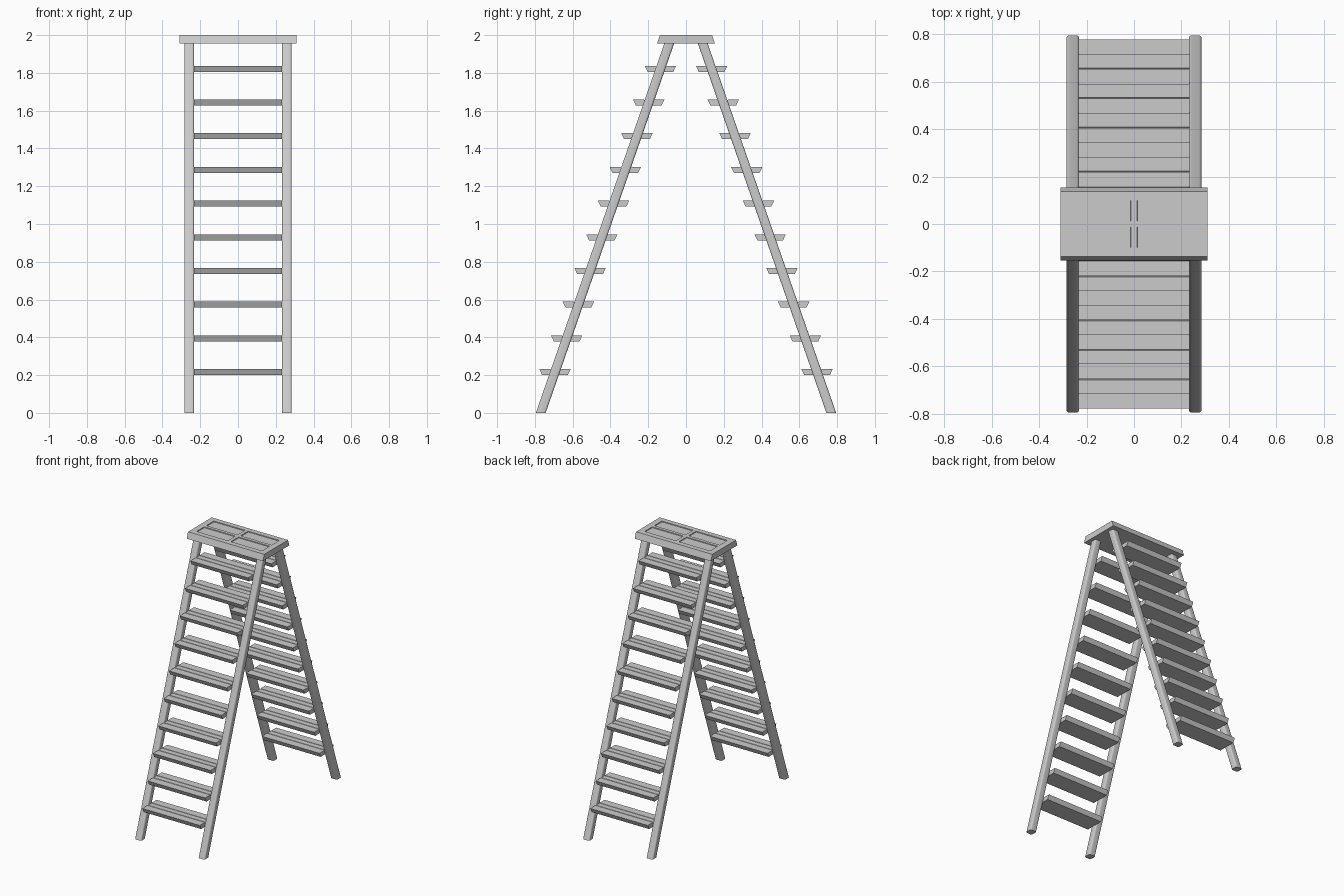
import bpy, bmesh, math
from mathutils import Vector

if "Cube" in bpy.data.objects:
    bpy.data.objects.remove(bpy.data.objects["Cube"])

CAP_Z, TOP = 1.955, 2.0
FOOT_Y, HEAD_Y = 0.769, 0.089
SLOPE = (FOOT_Y - HEAD_Y) / CAP_Z


def finish(bm, name, smooth=False):
    bmesh.ops.recalc_face_normals(bm, faces=bm.faces)
    me = bpy.data.meshes.new(name)
    bm.to_mesh(me)
    bm.free()
    ob = bpy.data.objects.new(name, me)
    bpy.context.collection.objects.link(ob)
    if smooth:
        bpy.ops.object.select_all(action='DESELECT')
        ob.select_set(True)
        bpy.context.view_layer.objects.active = ob
        bpy.ops.object.shade_smooth_by_angle(angle=math.radians(35))
    return ob


def loft(name, start, end, smooth=False):
    """Closed prism between two matching outlines."""
    bm = bmesh.new()
    a = [bm.verts.new(p) for p in start]
    b = [bm.verts.new(p) for p in end]
    bm.faces.new(a)
    bm.faces.new(b[::-1])
    for i in range(len(a)):
        j = (i + 1) % len(a)
        bm.faces.new((a[i], a[j], b[j], b[i]))
    return finish(bm, name, smooth)


def rounded(cx, cy, z, half=0.026, r=0.011, n=4):
    pts = []
    for q, (sx, sy) in enumerate(((1, 1), (-1, 1), (-1, -1), (1, -1))):
        for k in range(n + 1):
            t = (q + k / n) * math.pi / 2
            pts.append((cx + sx * (half - r) + r * math.cos(t),
                        cy + sy * (half - r) + r * math.sin(t), z))
    return pts


# Step section: wider on top, with two shallow grip grooves
step_profile = [(-0.068, -0.016), (0.068, -0.016), (0.083, 0.016)]
for g in (0.022, -0.022):
    step_profile += [(g + 0.003, 0.016), (g + 0.002, 0.0135),
                     (g - 0.002, 0.0135), (g - 0.003, 0.016)]
step_profile.append((-0.083, 0.016))

for side, s in (("front", -1), ("back", 1)):
    # Sloping side rails
    z_end = CAP_Z + 0.01
    for hand, x in (("left", -0.258), ("right", 0.258)):
        loft(f"{side}_{hand}_rail", rounded(x, s * FOOT_Y, 0),
             rounded(x, s * (FOOT_Y - SLOPE * z_end), z_end), True)
    # Ten treads following the rails
    for i in range(10):
        z = 0.216 + i * 0.1784
        y = s * (FOOT_Y - SLOPE * z)
        loft(f"{side}_step_{i + 1}",
             [(-0.234, y + u, z + v) for u, v in step_profile],
             [(0.234, y + u, z + v) for u, v in step_profile])

# Top cap: tapered slab with four recessed trays
bm = bmesh.new()
bmesh.ops.create_cube(bm, size=1)
for v in bm.verts:
    upper = v.co.z > 0
    v.co = Vector((v.co.x * 0.62, v.co.y * (0.276 if upper else 0.306),
                   TOP if upper else CAP_Z))
cuts = [((x, 0, 0), (1, 0, 0)) for x in (-0.266, -0.013, 0.013, 0.266)]
cuts += [((0, y, 0), (0, 1, 0)) for y in (-0.1, -0.012, 0.012, 0.1)]
for co, no in cuts:
    bmesh.ops.bisect_plane(bm, geom=bm.verts[:] + bm.edges[:] + bm.faces[:],
                           plane_co=co, plane_no=no)
bm.normal_update()
trays = []
for f in bm.faces:
    c = f.calc_center_median()
    if f.normal.z > 0.9 and 0.02 < abs(c.x) < 0.26 and 0.02 < abs(c.y) < 0.095:
        trays.append(f)
bmesh.ops.inset_individual(bm, faces=trays, thickness=0.001, depth=-0.006)
finish(bm, "top_cap")
